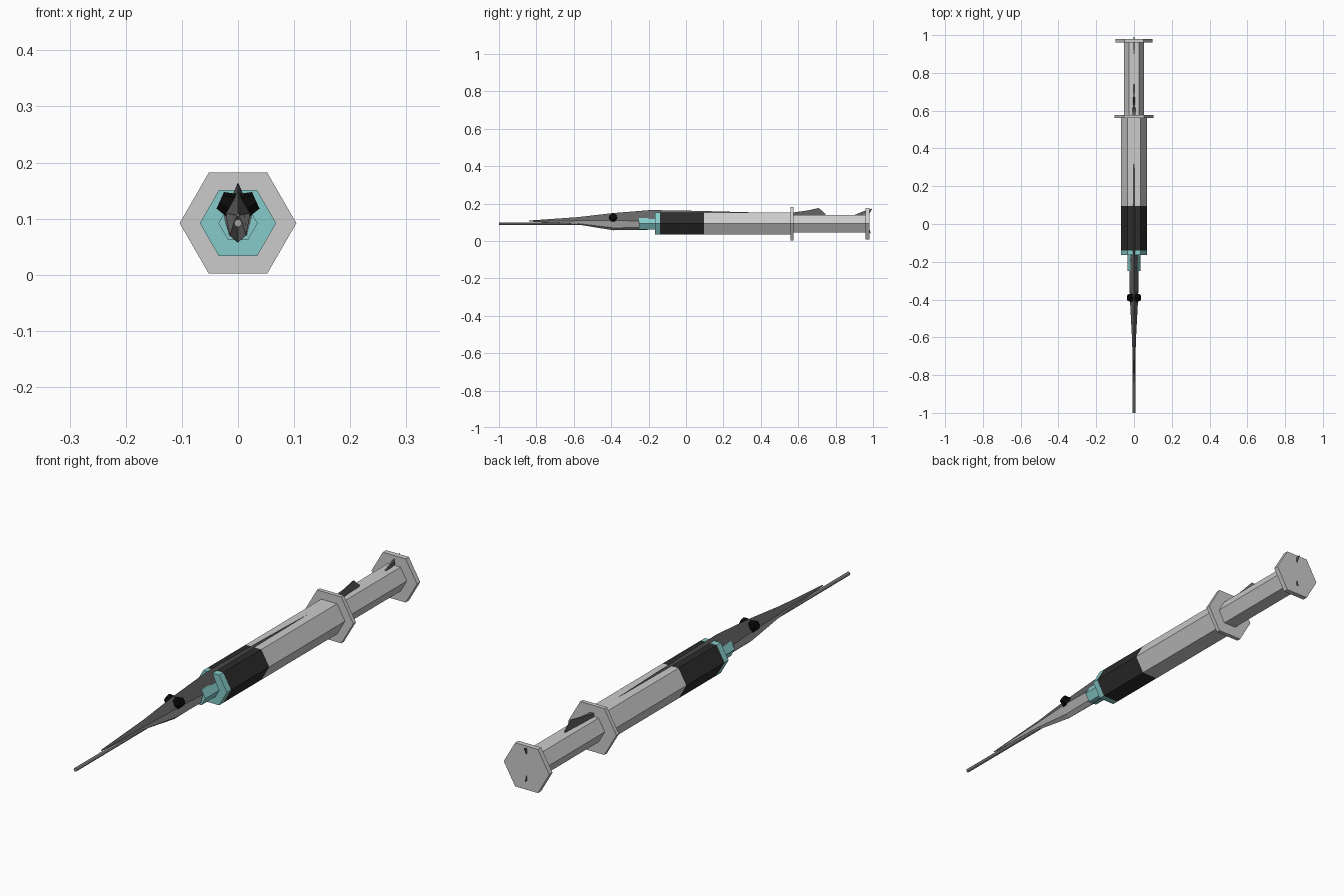
import bpy, bmesh, math
from mathutils import Matrix, Vector

if "Cube" in bpy.data.objects:
    bpy.data.objects.remove(bpy.data.objects["Cube"])

CZ = 0.092  # height of the syringe axis


def material(name, c):
    m = bpy.data.materials.new(name)
    m.diffuse_color = (*c, 1)
    m.use_nodes = True
    m.node_tree.nodes["Principled BSDF"].inputs["Base Color"].default_value = m.diffuse_color
    return m


light = material("light_grey", (0.60, 0.60, 0.60))
dark = material("charcoal", (0.025, 0.025, 0.025))
teal = material("teal", (0.24, 0.60, 0.60))
slate = material("slate_grey", (0.13, 0.13, 0.13))
belly_mat = material("belly_grey", (0.42, 0.42, 0.42))
steel = material("needle_grey", (0.35, 0.35, 0.35))
black = material("black", (0.003, 0.003, 0.003))


def finish(name, bm, *mats):
    bmesh.ops.recalc_face_normals(bm, faces=bm.faces[:])
    me = bpy.data.meshes.new(name)
    bm.to_mesh(me)
    bm.free()
    for m in mats:
        me.materials.append(m)
    ob = bpy.data.objects.new(name, me)
    bpy.context.collection.objects.link(ob)
    return ob


def loft(bm, rings):
    """Skin matching rings of points and cap both ends."""
    vs = [[bm.verts.new(p) for p in r] for r in rings]
    n = len(vs[0])
    for a, b in zip(vs, vs[1:]):
        for i in range(n):
            bm.faces.new((a[i], a[(i + 1) % n], b[(i + 1) % n], b[i]))
    bm.faces.new(vs[0])
    bm.faces.new(vs[-1])


def prism(name, y0, y1, r0, mat, sides=6, r1=None):
    bm = bmesh.new()
    ring = lambda y, r: [(r * math.cos(2 * math.pi * i / sides), y,
                          CZ + r * math.sin(2 * math.pi * i / sides)) for i in range(sides)]
    loft(bm, [ring(y0, r0), ring(y1, r0 if r1 is None else r1)])
    return finish(name, bm, mat)


# Syringe along y
prism("needle", -1.0, -0.24, 0.007, steel, 8)
prism("nozzle", -0.25, -0.16, 0.035, teal)
prism("front_cap", -0.165, -0.14, 0.068, teal)
prism("dark_band", -0.14, 0.095, 0.068, dark)
prism("barrel", 0.095, 0.562, 0.068, light)
prism("finger_flange", 0.56, 0.576, 0.104, light)
prism("plunger", 0.576, 0.962, 0.054, light)
prism("thumb_plate", 0.96, 0.98, 0.098, light)

# Fish body threaded through the syringe: y, half width, top, middle, bottom
stations = [(-0.84, 0.002, 0.109, 0.106, 0.104), (-0.58, 0.012, 0.127, 0.108, 0.088),
            (-0.39, 0.022, 0.149, 0.110, 0.057), (-0.19, 0.026, 0.165, 0.104, 0.060),
            (0.05, 0.028, 0.161, 0.100, 0.060), (0.42, 0.022, 0.151, 0.095, 0.065),
            (0.56, 0.018, 0.145, 0.095, 0.070)]
bm = bmesh.new()
loft(bm, [[(0, y, t), (w, y, m), (w * 0.65, y, b + (m - b) * 0.25), (0, y, b),
           (-w * 0.65, y, b + (m - b) * 0.25), (-w, y, m)] for y, w, t, m, b in stations])
bm.normal_update()
bmesh.ops.recalc_face_normals(bm, faces=bm.faces[:])
for f in bm.faces:
    f.material_index = 1 if f.normal.z < 0.05 else 0
finish("fish_body", bm, slate, belly_mat)


def fin(name, outline, half):
    """Wedge fin in the yz plane, thickest at its first points."""
    bm = bmesh.new()
    loft(bm, [[(s * h, y, z) for y, z, h in outline] for s in (-half, half)])
    finish(name, bm, slate)


# Back fin and forked tail poking out of the plunger
fin("back_fin", [(0.575, 0.12, 1), (0.575, 0.152, 1), (0.65, 0.163, 0.3), (0.71, 0.176, 0.1),
                 (0.745, 0.145, 0.1), (0.74, 0.12, 0.3)], 0.008)
fin("tail_top", [(0.88, 0.13, 1), (0.96, 0.163, 0.6), (0.996, 0.173, 0.2), (0.98, 0.145, 0.6)], 0.004)
fin("tail_bottom", [(0.88, 0.06, 1), (0.96, 0.045, 0.6), (0.988, 0.041, 0.2), (0.98, 0.065, 0.6)], 0.004)

# Faceted eyes, facing outwards and up
for side, label in ((1, "right"), (-1, "left")):
    bm = bmesh.new()
    axis = Vector((side, 0, 0.45)).normalized()
    rot = axis.to_track_quat('Z', 'Y').to_matrix().to_4x4()
    bmesh.ops.create_cone(bm, cap_ends=True, segments=7, radius1=0.024, radius2=0.017, depth=0.024,
                          matrix=Matrix.Translation((side * 0.021, -0.39, 0.127)) @ rot)
    finish(label + "_eye", bm, black)
